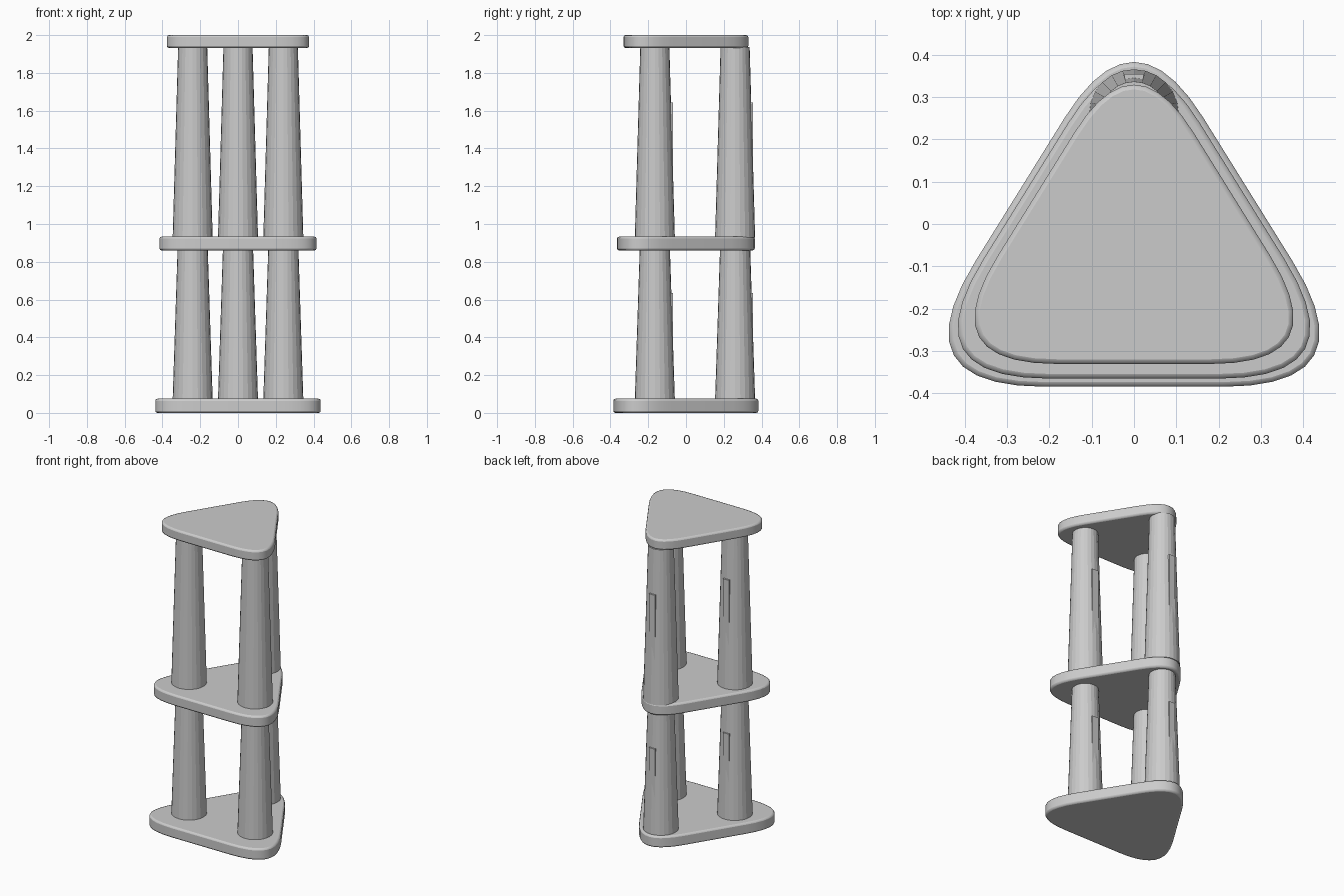
import bpy, bmesh
from mathutils import Vector

if "Cube" in bpy.data.objects:
    bpy.data.objects.remove(bpy.data.objects["Cube"])

# Rounded triangle: corner point, plus how far the rounding runs along each edge
CORNERS = [(Vector((0.56, -0.385)), 0.35), (Vector((0, 0.515)), 0.31), (Vector((-0.56, -0.385)), 0.35)]
STEPS = 10


def rounded_triangle(scale):
    pts = []
    for i, (c, d) in enumerate(CORNERS):
        a = c + (CORNERS[i - 1][0] - c).normalized() * d
        b = c + (CORNERS[(i + 1) % 3][0] - c).normalized() * d
        for k in range(STEPS + 1):
            t = k / STEPS
            pts.append((a * (1 - t) ** 2 + c * 2 * t * (1 - t) + b * t * t) * scale)
    return pts


def finish(bm, name):
    bmesh.ops.recalc_face_normals(bm, faces=bm.faces)
    mesh = bpy.data.meshes.new(name)
    bm.to_mesh(mesh)
    bm.free()
    obj = bpy.data.objects.new(name, mesh)
    bpy.context.collection.objects.link(obj)
    return obj


def shelf(name, z0, z1, scale):
    bm = bmesh.new()
    base = bm.faces.new([bm.verts.new((p.x, p.y, z0)) for p in rounded_triangle(scale)])
    ext = bmesh.ops.extrude_face_region(bm, geom=[base], use_keep_orig=True)
    bmesh.ops.translate(bm, vec=(0, 0, z1 - z0),
                        verts=[g for g in ext['geom'] if isinstance(g, bmesh.types.BMVert)])
    obj = finish(bm, name)
    bev = obj.modifiers.new("rim_bevel", 'BEVEL')
    bev.width = 0.011
    bev.segments = 2
    bev.limit_method = 'ANGLE'
    bev.angle_limit = 1.0
    bpy.context.view_layer.objects.active = obj
    obj.select_set(True)
    bpy.ops.object.shade_smooth_by_angle()
    obj.select_set(False)


def column(name, x, y, z0, z1, r_top):
    h = z1 - z0
    # Tapered column
    bm = bmesh.new()
    bmesh.ops.create_cone(bm, cap_ends=True, segments=24, radius1=0.106, radius2=r_top, depth=h)
    bmesh.ops.translate(bm, verts=bm.verts, vec=(x, y, (z0 + z1) / 2))
    finish(bm, name)
    # Upright strip set into the back of the column
    bm = bmesh.new()
    bmesh.ops.create_cube(bm, size=1)
    bmesh.ops.scale(bm, verts=bm.verts, vec=(0.044, 0.04, 0.42 * h))
    bmesh.ops.translate(bm, verts=bm.verts, vec=(x, y + 0.075, z0 + 0.50 * h))
    finish(bm, name + "_strip")


# Three shelves, shrinking upward
shelf("bottom_shelf", 0.0, 0.075, 1.0)
shelf("middle_shelf", 0.86, 0.933, 0.95)
shelf("top_shelf", 1.932, 2.0, 0.86)

# Two tiers of three columns
for pos, x, y in (("left", -0.24, -0.165), ("right", 0.24, -0.165), ("back", 0, 0.26)):
    column("lower_column_" + pos, x, y, 0.07, 0.865, 0.08)
    column("upper_column_" + pos, x, y, 0.928, 1.937, 0.077)
